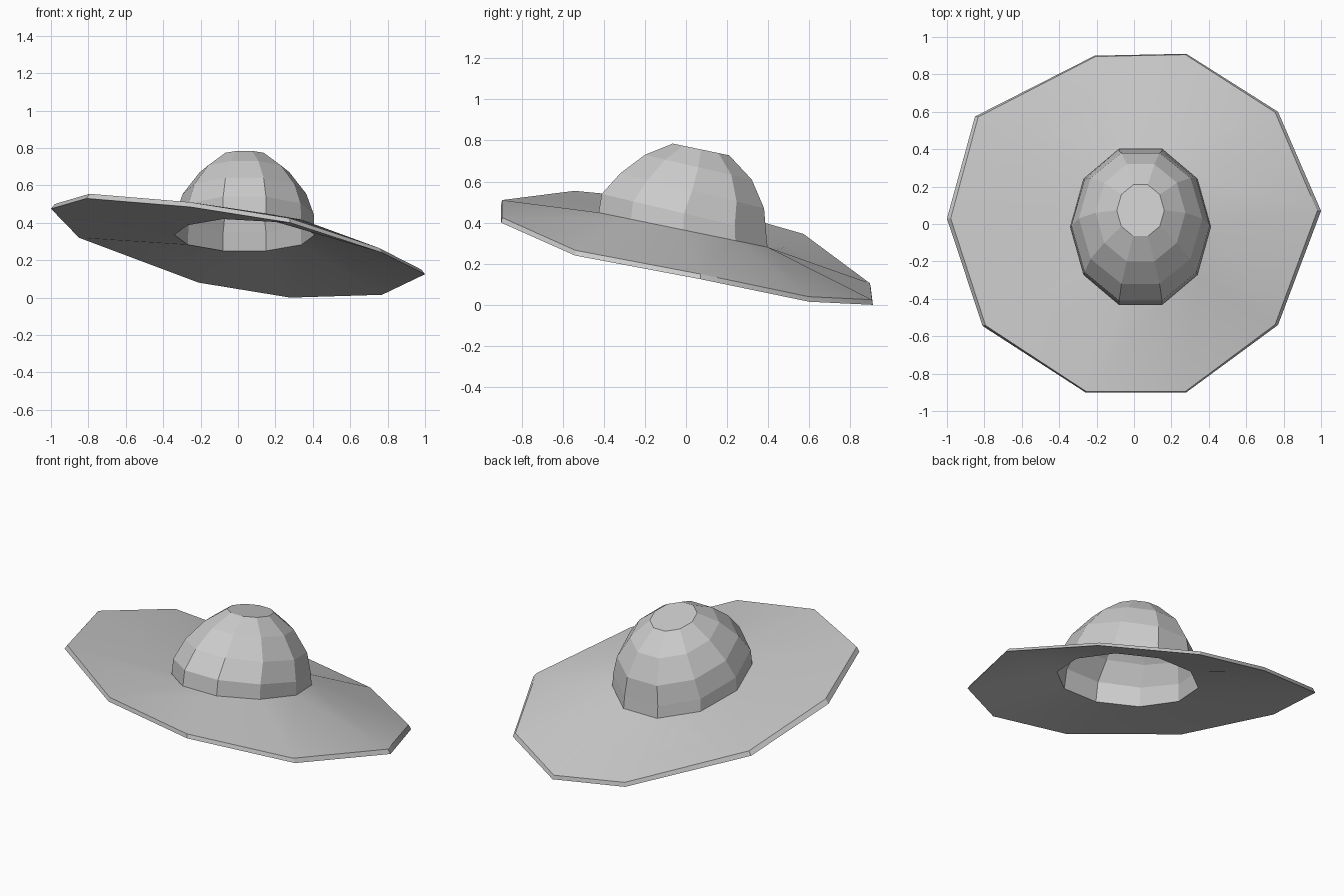
import bpy
import bmesh
from math import sin, cos, tau, radians

SIDES = 10
CENTRE_X = 0.035

cube = bpy.data.objects.get("Cube")
if cube:
    bpy.data.objects.remove(cube, do_unlink=True)

# Pale grey felt for the whole hat
felt = bpy.data.materials.new("pale_grey_felt")
felt.use_nodes = True
felt.diffuse_color = (0.6, 0.6, 0.6, 1)
bsdf = next(n for n in felt.node_tree.nodes if n.type == 'BSDF_PRINCIPLED')
bsdf.inputs["Base Color"].default_value = felt.diffuse_color
bsdf.inputs["Roughness"].default_value = 0.8


def tilted_ring(radius, front, back, lift=0.0):
    """Ten-sided oval leaning from its front (y, z) to its back (y, z)."""
    points = []
    for i in range(SIDES):
        a = tau * i / SIDES
        t = 0.5 + 0.5 * sin(a) / sin(tau / 5)
        y, z = (f + (b - f) * t for f, b in zip(front, back))
        points.append((CENTRE_X + radius * cos(a), y, z + lift))
    return points


def loft(name, rings, cap=False, smooth=False):
    """Skin a stack of rings into one object, optionally closing the last."""
    bm = bmesh.new()
    loops = [[bm.verts.new(p) for p in ring] for ring in rings]
    for low, high in zip(loops, loops[1:]):
        for i in range(SIDES):
            j = (i + 1) % SIDES
            bm.faces.new((low[i], low[j], high[j], high[i]))
    if cap:
        bm.faces.new(loops[-1])
    mesh = bpy.data.meshes.new(name)
    bm.to_mesh(mesh)
    bm.free()
    mesh.materials.append(felt)
    obj = bpy.data.objects.new(name, mesh)
    bpy.context.collection.objects.link(obj)
    if smooth:
        bpy.ops.object.select_all(action='DESELECT')
        obj.select_set(True)
        bpy.context.view_layer.objects.active = obj
        bpy.ops.object.shade_smooth_by_angle(angle=radians(30))
    return obj


# Crown: faceted dome, open underneath, from the head opening to the flat top
opening = (0.375, (-0.43, 0.42), (0.40, 0.25))
dome = [
    opening,
    (0.37, (-0.41, 0.54), (0.39, 0.35)),
    (0.33, (-0.32, 0.64), (0.38, 0.47)),
    (0.24, (-0.20, 0.73), (0.32, 0.61)),
    (0.127, (-0.065, 0.785), (0.21, 0.728)),
]
loft("crown", [tilted_ring(*r) for r in dome], cap=True)

# Brim: slab sweeping from the head opening out to an uneven, drooping rim
rim = [
    (1.0, 0.07, 0.125), (0.77, 0.60, 0.015), (0.28, 0.91, 0.0),
    (-0.21, 0.90, 0.08), (-0.85, 0.575, 0.32), (-1.0, 0.03, 0.475),
    (-0.81, -0.545, 0.53), (-0.26, -0.90, 0.485), (0.28, -0.90, 0.40),
    (0.77, -0.54, 0.24),
]
rim_top = [(x * 0.98, y * 0.995, z + 0.025) for x, y, z in rim]
loft("brim", [tilted_ring(*opening), rim, rim_top,
              tilted_ring(*opening, lift=0.03)], smooth=True)
